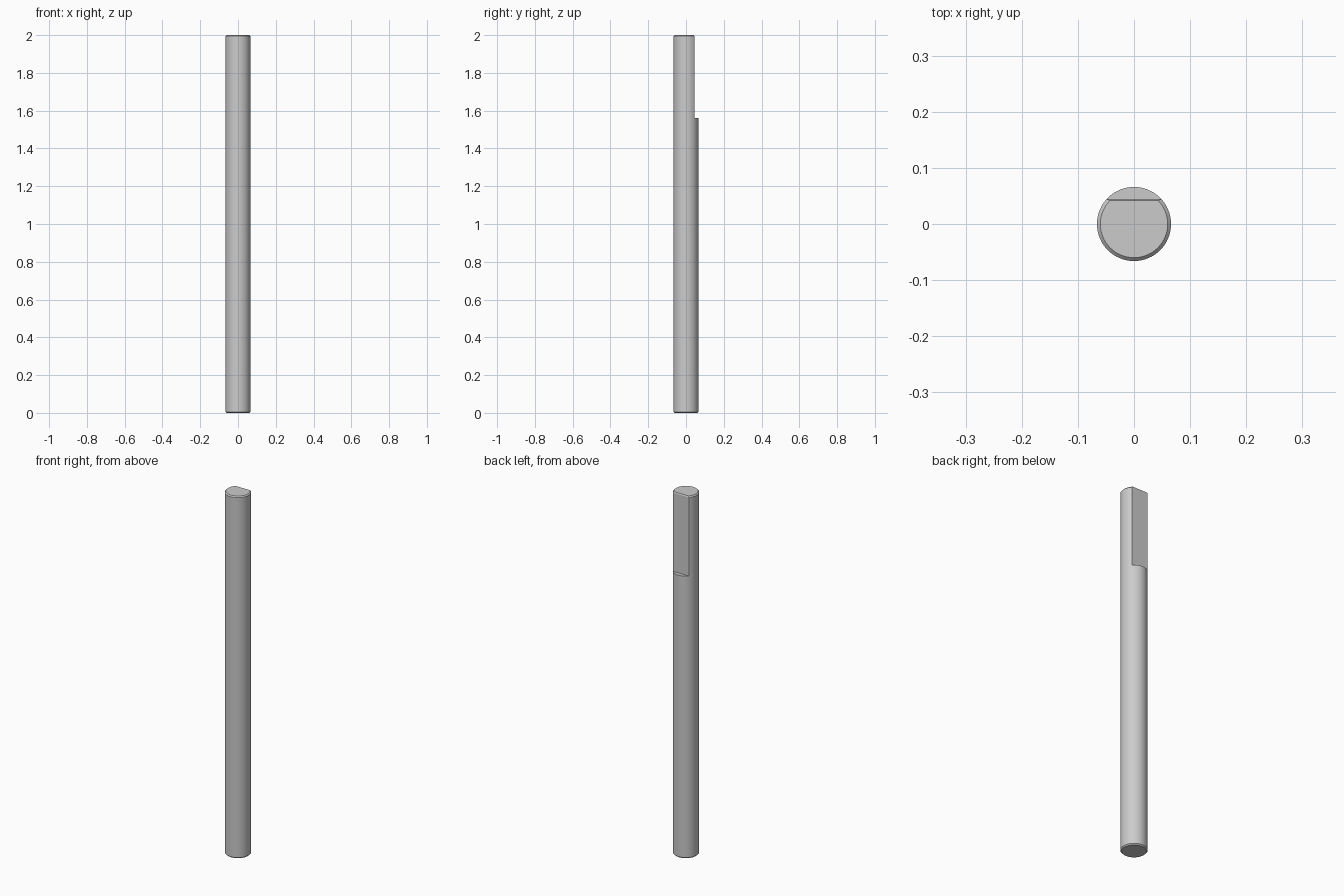
import bpy, bmesh, math

if "Cube" in bpy.data.objects:
    bpy.data.objects.remove(bpy.data.objects["Cube"])

R, FLAT, LEDGE, TOP = 0.066, 0.0445, 1.56, 2.0
CH = 0.006          # end chamfer
ARC, CUT = 56, 14   # segments on the round side and across the flat

bm = bmesh.new()


def ring(r, z, flat, cut):
    """Closed loop with vertices exactly at the ends of the flat."""
    a0 = math.asin(flat / r)
    angles = [a0 + (math.pi - 2 * a0) * i / CUT for i in range(CUT)]
    angles += [math.pi - a0 + (math.pi + 2 * a0) * i / ARC for i in range(ARC)]
    verts = []
    for a in angles:
        y = r * math.sin(a)
        verts.append(bm.verts.new((r * math.cos(a), min(y, flat) if cut else y, z)))
    return verts


# Round shaft, ledge, then D-shaped tip
rings = [
    ring(R - CH, 0, FLAT - 0.003, False),
    ring(R, CH, FLAT, False),
    ring(R, LEDGE, FLAT, False),
    ring(R, LEDGE, FLAT, True),
    ring(R, TOP - CH, FLAT, True),
    ring(R - CH, TOP, FLAT - 0.003, True),
]
n = ARC + CUT
for lo, hi in zip(rings, rings[1:]):
    for i in range(n):
        j = (i + 1) % n
        bm.faces.new((lo[i], lo[j], hi[j], hi[i]))
bm.faces.new(rings[0][::-1])
bm.faces.new(rings[-1])

# Weld the round side at the ledge and clean up the flat
bmesh.ops.remove_doubles(bm, verts=bm.verts[:], dist=1e-5)
bmesh.ops.recalc_face_normals(bm, faces=bm.faces[:])

mesh = bpy.data.meshes.new("d_shaft")
bm.to_mesh(mesh)
bm.free()
shaft = bpy.data.objects.new("d_shaft", mesh)
bpy.context.collection.objects.link(shaft)
bpy.context.view_layer.objects.active = shaft
shaft.select_set(True)
bpy.ops.object.shade_smooth_by_angle(angle=math.radians(20))
